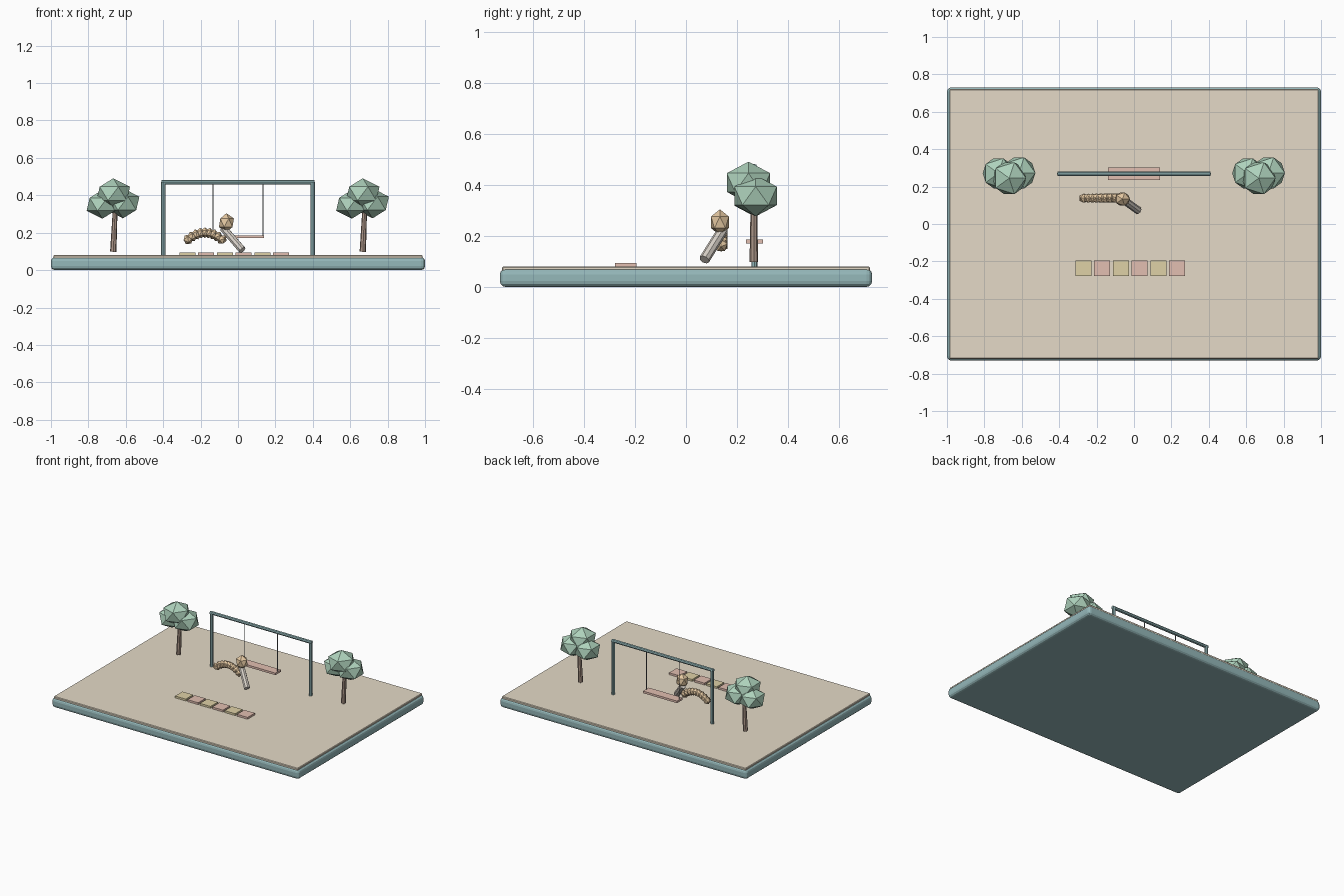
import bpy
import math
from mathutils import Vector

if "Cube" in bpy.data.objects:
    bpy.data.objects.remove(bpy.data.objects["Cube"])


def mat(name, r, g, b):
    m = bpy.data.materials.new(name)
    m.diffuse_color = (r, g, b, 1)
    m.use_nodes = True
    m.node_tree.nodes["Principled BSDF"].inputs["Base Color"].default_value = m.diffuse_color
    return m


TEAL = mat("teal", 0.30, 0.48, 0.49)
SAND = mat("sand", 0.78, 0.70, 0.57)
LEAF = mat("leaf", 0.42, 0.64, 0.50)
BARK = mat("bark", 0.42, 0.31, 0.25)
PINK = mat("pink", 0.76, 0.52, 0.44)
YELLOW = mat("yellow", 0.74, 0.64, 0.38)
TAN = mat("tan", 0.78, 0.58, 0.36)
STONE = mat("stone", 0.68, 0.63, 0.57)
DARK = mat("rope", 0.25, 0.26, 0.27)


def finish(name, m):
    o = bpy.context.object
    o.name = name
    o.data.materials.append(m)
    return o


def box(name, loc, size, m, bevel=0, segments=1):
    bpy.ops.mesh.primitive_cube_add(size=1, location=loc)
    o = finish(name, m)
    o.scale = size
    bpy.ops.object.transform_apply(location=False, rotation=False, scale=True)
    if bevel:
        b = o.modifiers.new("bevel", 'BEVEL')
        b.width, b.segments = bevel, segments
    return o


def rod(name, a, b, r1, r2, m, sides=8):
    a, b = Vector(a), Vector(b)
    d = b - a
    bpy.ops.mesh.primitive_cone_add(vertices=sides, radius1=r1, radius2=r2,
                                    depth=d.length, location=(a + b) / 2)
    o = finish(name, m)
    o.rotation_euler = d.to_track_quat('Z', 'Y').to_euler()
    return o


def gem(name, loc, scale, m, rot=(0, 0, 0)):
    bpy.ops.mesh.primitive_ico_sphere_add(subdivisions=1, radius=1,
                                          location=loc, rotation=rot)
    o = finish(name, m)
    o.scale = scale
    return o


# Ground slab with sand layer
box("base", (0, 0, 0.035), (2, 1.46, 0.07), TEAL, 0.022, 3)
box("sand", (0, 0, 0.069), (1.975, 1.442, 0.022), SAND, 0.004, 1)

# Swing frame, ropes and seat
Y = 0.268
for s, side in ((-1, "left"), (1, "right")):
    rod(side + "_post", (s * 0.4, Y, 0.075), (s * 0.4, Y, 0.47), 0.012, 0.012, TEAL)
    rod(side + "_rope", (s * 0.133, Y, 0.175), (s * 0.133, Y, 0.465), 0.003, 0.003, DARK, 6)
rod("swing_beam", (-0.41, Y, 0.47), (0.41, Y, 0.47), 0.012, 0.012, TEAL)
box("swing_seat", (0, Y, 0.178), (0.276, 0.066, 0.015), PINK)

# Trees: leaning trunk and three leaf clumps
for x, side in ((-0.667, "left"), (0.667, "right")):
    rod(side + "_trunk", (x, 0.266, 0.098), (x + 0.012, 0.266, 0.36), 0.017, 0.012, BARK)
    for i, (dx, y, z, r) in enumerate(((0, 0.245, 0.409, 0.1),
                                       (-0.058, 0.271, 0.352, 0.094),
                                       (0.052, 0.273, 0.357, 0.098))):
        gem(f"{side}_leaves_{i}", (x + dx, y, z), (r, r, r * 0.82), LEAF)

# Row of stepping tiles
for i in range(6):
    box(f"tile_{i}", (-0.27 + 0.1 * i, -0.237, 0.083), (0.086, 0.084, 0.022),
        PINK if i % 2 else YELLOW)

# Arched body of beads
for i in range(9):
    t = i / 4 - 1
    gem(f"body_bead_{i}", (-0.177 + 0.09 * t, 0.138, 0.2 - 0.036 * t * t),
        (0.028, 0.028, 0.028), TAN, (0, t * 0.7, 0))

# Head and slanted post beside it
gem("head", (-0.062, 0.133, 0.253), (0.045, 0.041, 0.051), TAN)
rod("slanted_post", (-0.078, 0.145, 0.224), (0.023, 0.072, 0.107), 0.021, 0.021, STONE)
